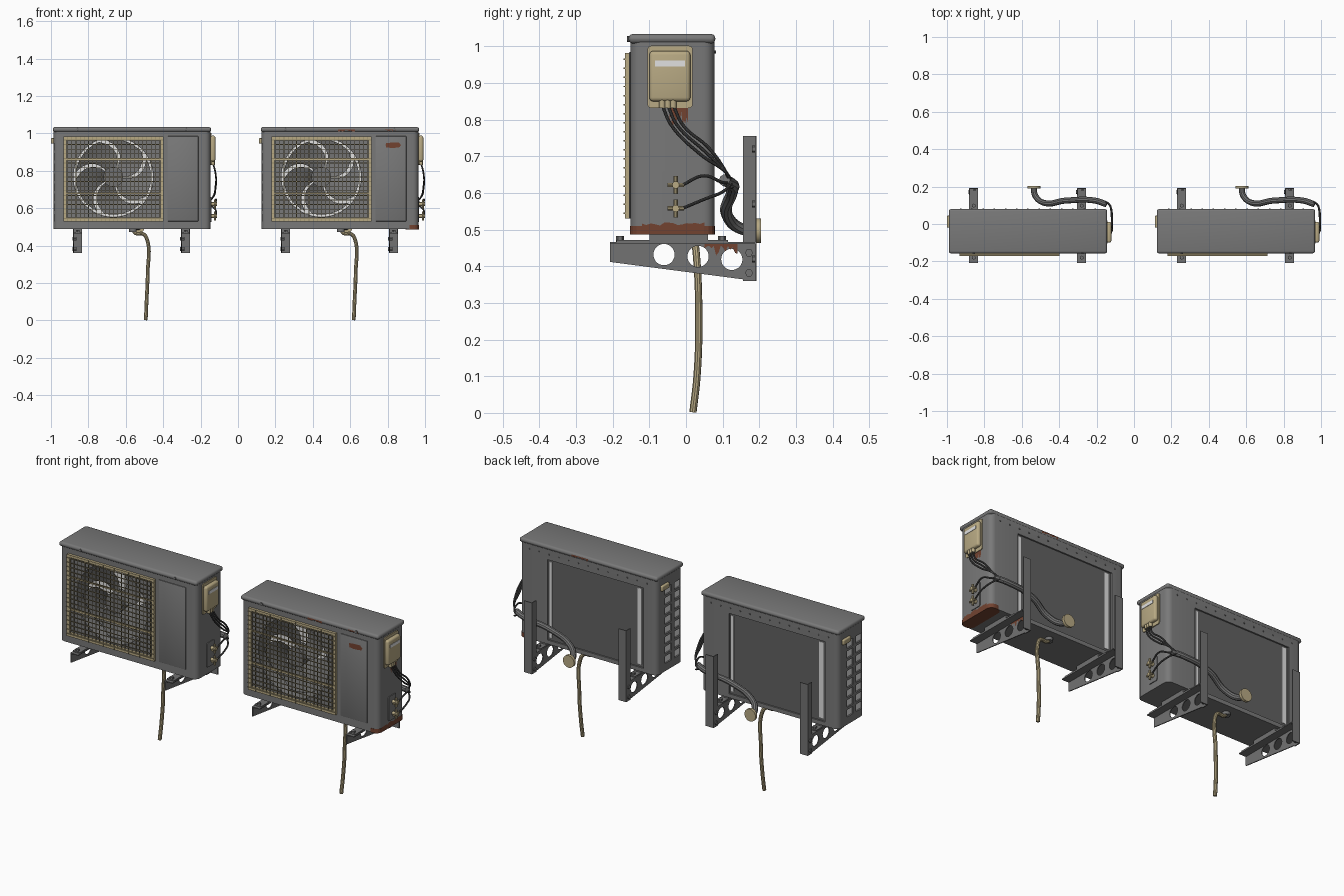
import bpy, bmesh, math, random
from mathutils import Vector, Matrix

random.seed(4)
if "Cube" in bpy.data.objects:
    bpy.data.objects.remove(bpy.data.objects["Cube"])
OX, STEP = -0.567, 1.112          # first unit's centre and spacing of the pair


def material(name, r, g, b):
    m = bpy.data.materials.new(name)
    m.use_nodes = True
    m.diffuse_color = (r, g, b, 1)
    m.node_tree.nodes["Principled BSDF"].inputs["Base Color"].default_value = (r, g, b, 1)
    return m


GREY = material("casing grey", .19, .19, .19)
STEEL = material("bracket grey", .17, .17, .17)
DARK = material("cable dark grey", .07, .07, .07)
PANEL = material("rear mesh grey", .12, .12, .12)
BEIGE = material("aged beige", .48, .4, .23)
WIRE = material("wire olive", .3, .25, .14)
LIGHT = material("coil light grey", .75, .75, .75)
RUST = material("rust brown", .17, .055, .03)
parts = []


def add(name, mesh, mat):
    ob = bpy.data.objects.new(name, mesh)
    bpy.context.collection.objects.link(ob)
    ob.location.x = OX
    if mat:
        mesh.materials.append(mat)
    parts.append(ob)
    return ob


def finish(name, bm, mat):
    mesh = bpy.data.meshes.new(name)
    bmesh.ops.recalc_face_normals(bm, faces=bm.faces)
    bm.to_mesh(mesh)
    bm.free()
    return add(name, mesh, mat)


def put_box(bm, lo, hi):
    lo, hi = Vector(lo), Vector(hi)
    mat = Matrix.Translation((lo + hi) / 2) @ Matrix.Diagonal((*(hi - lo), 1))
    return bmesh.ops.create_cube(bm, size=1, matrix=mat)["verts"]


def put_cyl(bm, c, r, depth, axis, seg=16):
    rot = {"x": Matrix.Rotation(math.pi / 2, 4, "Y"), "y": Matrix.Rotation(math.pi / 2, 4, "X"),
           "z": Matrix.Identity(4)}[axis]
    bmesh.ops.create_cone(bm, cap_ends=True, segments=seg, radius1=r, radius2=r, depth=depth,
                          matrix=Matrix.Translation(c) @ rot)


def box(name, mat, lo, hi, r=0, axis=None, seg=4):
    """Box whose edges along one axis (or all edges) may be rounded."""
    bm = bmesh.new()
    put_box(bm, lo, hi)
    if r:
        i = "xyz".index(axis) if axis else None
        edges = [e for e in bm.edges
                 if i is None or abs((e.verts[0].co - e.verts[1].co)[i]) > 1e-4]
        bmesh.ops.bevel(bm, geom=edges, offset=r, segments=seg, affect="EDGES", profile=.5)
    return finish(name, bm, mat)


def boxes(name, mat, pairs):
    bm = bmesh.new()
    for lo, hi in pairs:
        put_box(bm, lo, hi)
    return finish(name, bm, mat)


def cyls(name, mat, centres, r, depth, axis, seg=16):
    bm = bmesh.new()
    for c in centres:
        put_cyl(bm, c, r, depth, axis, seg)
    return finish(name, bm, mat)


def cut(ob, cutter):
    mod = ob.modifiers.new("cut", "BOOLEAN")
    mod.operation, mod.object = "DIFFERENCE", cutter
    bpy.context.view_layer.objects.active = ob
    bpy.ops.object.modifier_apply(modifier=mod.name)
    parts.remove(cutter)
    bpy.data.objects.remove(cutter)


def tube(name, mat, pts, r):
    cu = bpy.data.curves.new(name, "CURVE")
    cu.dimensions, cu.bevel_depth, cu.bevel_resolution = "3D", r, 3
    cu.use_fill_caps, cu.resolution_u = True, 8
    sp = cu.splines.new("BEZIER")
    sp.bezier_points.add(len(pts) - 1)
    for p, co in zip(sp.bezier_points, pts):
        p.co = co
        p.handle_left_type = p.handle_right_type = "AUTO"
    tmp = bpy.data.objects.new("tmp", cu)
    bpy.context.collection.objects.link(tmp)
    mesh = bpy.data.meshes.new_from_object(tmp.evaluated_get(bpy.context.evaluated_depsgraph_get()))
    bpy.data.objects.remove(tmp)
    mesh.materials.clear()
    return add(name, mesh, mat)


# Casing with fan well, side vents and rear opening
body = box("casing", GREY, (-.42, -.152, .488), (.42, .078, 1.012), .03, "z")
cut(body, cyls("well_cutter", None, [(-.1, -.11, .767)], .214, .14, "y", 48))
vents = [(y, .55 + .054 * i) for y in (-.025, -.105) for i in range(8)]
cut(body, boxes("vent_cutter", None,
                [((-.5, y - .028, z - .02), (-.405, y + .028, z + .02)) for y, z in vents]))
cut(body, box("rear_cutter", None, (-.34, .066, .51), (.25, .2, .955)))
box("lid", GREY, (-.423, -.157, 1.008), (.423, .08, 1.034), .012, None, 3)
cyls("lid_screws", STEEL, [(x, -.157, 1.02) for x in (-.29, .29)], .008, .008, "y", 10)
cyls("rear_rivets", STEEL, [(-.36 + .06 * i, .079, .985) for i in range(13)], .004, .006, "y", 8)
box("front_panel", GREY, (.19, -.156, .53), (.355, -.15, .985), .003, None, 2)

# Heat exchanger seen through the openings
box("side_coil", LIGHT, (-.412, -.14, .52), (-.402, .01, .96))
cyls("well_back", LIGHT, [(-.1, -.042, .767)], .213, .008, "y", 48)
box("rear_mesh", PANEL, (-.34, .06, .51), (.25, .07, .955))
boxes("rear_coil_strips", LIGHT, [((x, .06, .525), (x + w, .073, .945))
                                  for x, w in ((-.325, .025), (.225, .015))])

# Fan with swept, pitched blades
bm = bmesh.new()
NR, NA = 6, 6
for b in range(5):
    rows = []
    for i in range(NR + 1):
        t = i / NR
        r = .045 + .157 * t
        row = []
        for j in range(NA + 1):
            s = j / NA
            a = math.radians(72 * b + 40 * t * t + s * (66 - 5 * t))
            row.append(bm.verts.new((-.1 + r * math.cos(a), -.115 + .04 * s, .767 + r * math.sin(a))))
        rows.append(row)
    for i in range(NR):
        for j in range(NA):
            bm.faces.new((rows[i][j], rows[i + 1][j], rows[i + 1][j + 1], rows[i][j + 1]))
finish("fan_blades", bm, STEEL)
cyls("fan_hub", STEEL, [(-.1, -.1, .767)], .053, .07, "y", 32)

# Front grille
X0, X1, Z0, Z1 = -.366, .169, .53, .982
boxes("grille_frame", BEIGE, [
    ((X0, -.166, Z0), (X1, -.15, Z0 + .02)), ((X0, -.166, Z1 - .014), (X1, -.15, Z1)),
    ((X0, -.166, Z0), (X0 + .016, -.15, Z1)), ((X1 - .016, -.166, Z0), (X1, -.15, Z1))])
boxes("grille_rows", WIRE, [((X0, -.171, z - .002), (X1, -.167, z + .002))
                            for z in (.545 + .0247 * i for i in range(18))])
boxes("grille_columns", WIRE, [((x - .0015, -.167, Z0), (x + .0015, -.164, Z1))
                               for x in (X0 + .0223 * i for i in range(1, 24))])
boxes("grille_supports", BEIGE, [((X0, -.164, z - .005), (X1, -.159, z + .005)) for z in (.68, .86)])

# Carry handle on the vented side
box("side_handle", BEIGE, (-.433, -.02, .945), (-.415, .045, .975), .006)

# Connection box on the pipe side
box("connection_plate", BEIGE, (.415, -.105, .832), (.425, .018, 1.002), .01, "x")
box("connection_cover", BEIGE, (.42, -.1, .85), (.446, .012, .988), .011, None, 3)
box("connection_label", LIGHT, (.44, -.085, .945), (.448, -.003, .962))
cyls("cable_glands", BEIGE, [(.434, y, .843) for y in (-.065, -.05, -.035)], .009, .022, "z", 12)

# Service valves with crossed stems
box("valve_plate", GREY, (.415, -.065, .525), (.424, 0, .66), .008, "x")
for n, z in enumerate((.622, .558)):
    bm = bmesh.new()
    put_cyl(bm, (.436, -.028, z), .01, .036, "x", 12)
    put_cyl(bm, (.444, -.028, z), .006, .05, "z", 10)
    put_cyl(bm, (.444, -.028, z), .006, .045, "y", 10)
    finish("valve_%d" % n, bm, BEIGE)
    tube("valve_pipe_%d" % n, DARK, [(.445, -.01, z), (.45, .05, z + .025),
                                     (.436, .1, z * .4 + .38), (.4, .125, .627)], .0045)
for n in range(3):
    tube("cable_%d" % n, DARK, [(.434, -.065 + .015 * n, .84), (.447, -.04 + .016 * n, .785),
                                (.447, .04 + .012 * n, .705 + .008 * n),
                                (.43, .11, .655), (.38, .125, .615)], .0045)

# Wrapped line set to the wall sleeve
tube("line_set", STEEL, [(.42, .105, .635), (.36, .125, .625), (.2, .125, .6), (.09, .112, .54),
                         (.04, .15, .503), (.03, .2, .497)], .016)
cyls("wall_sleeve", BEIGE, [(.032, .197, .497)], .034, .015, "y", 28)

# Drain hose
tube("drain_hose", BEIGE, [(.005, .02, .485), (.02, .02, .466), (.06, .024, .462), (.08, .028, .435),
                           (.084, .035, .25), (.078, .03, .1), (.074, .019, 0.002)], .01)
cyls("drain_fitting", STEEL, [(.005, .02, .482)], .02, .02, "z", 16)

# Wall brackets and mounting feet
for side, cx in (("right", -.29), ("left", .287)):
    bm = bmesh.new()
    rim = [(-.208, .466), (-.208, .412), (.19, .36), (.19, .466)]
    base = bm.faces.new([bm.verts.new((cx - .024, y, z)) for y, z in rim])
    ext = bmesh.ops.extrude_face_region(bm, geom=[base])["geom"]
    bmesh.ops.translate(bm, vec=(.005, 0, 0), verts=[v for v in ext if isinstance(v, bmesh.types.BMVert)])
    arm = finish(side + "_bracket_arm", bm, STEEL)
    cut(arm, cyls("hole_cutter", None, [(cx - .022, y, z) for y, z in
                                        ((-.06, .432), (.033, .427), (.125, .419))], .029, .03, "x", 28))
    boxes(side + "_bracket_angle", STEEL, [
        ((cx - .024, -.208, .461), (cx + .024, .19, .466)),
        ((cx - .024, .188, .36), (cx + .024, .193, .755)),
        ((cx - .024, .155, .36), (cx - .019, .193, .755))])
    cyls(side + "_bracket_bolts", STEEL, [(cx - .018, .172, z) for z in (.437, .382)], .011, .022, "x", 6)
    cyls(side + "_wall_bolts", STEEL, [(cx + .004, .186, z) for z in (.42, .57, .72)], .01, .012, "y", 6)
    boxes(side + "_foot", STEEL, [((cx - .022, -.19, .466), (cx + .022, .115, .472)),
                                  ((cx - .022, -.1, .472), (cx + .022, .06, .489))])
    cyls(side + "_foot_bolts", STEEL, [(cx, y, .474) for y in (-.18, .098)], .011, .018, "z", 6)

# Shade, then repeat the whole unit
bpy.ops.object.select_all(action="DESELECT")
for ob in parts:
    ob.select_set(True)
bpy.context.view_layer.objects.active = body
bpy.ops.object.shade_smooth_by_angle(angle=math.radians(35))
for ob in list(parts):
    twin = ob.copy()
    twin.name = "second_" + ob.name
    twin.location.x = OX + STEP
    bpy.context.collection.objects.link(twin)
OX += STEP


def rust(name, origin, u, v, w, h, ragged=.8):
    """Thin ragged stain: straight along u, dripping along v."""
    o, u, v, n = Vector(origin), Vector(u), Vector(v), 14
    bm = bmesh.new()
    pairs = []
    for i in range(n + 1):
        drop = h * (1 - ragged * random.random())
        p = o + u * (w * i / n)
        pairs.append((bm.verts.new(p), bm.verts.new(p + v * drop)))
    for a, b in zip(pairs, pairs[1:]):
        bm.faces.new((a[0], b[0], b[1], a[1]))
    return finish(name, bm, RUST)


# Rust stains on the second unit only
X, Y, DOWN, UP = (1, 0, 0), (0, 1, 0), (0, 0, -1), (0, 0, 1)
rust("lid_rust_front", (-.01, -.158, 1.022), X, DOWN, .09, .013)
rust("lid_rust_corner", (.24, -.158, 1.022), X, DOWN, .06, .013)
rust("lid_rust_back", (0, .081, 1.025), X, DOWN, .1, .015)
rust("box_rust", (.4215, -.045, .832), Y, DOWN, .05, .05)
rust("base_rust_drips", (.4225, -.12, .508), Y, UP, .17, .012)
rust("bracket_rust", (.269, .05, .464), Y, DOWN, .09, .035)
box("base_rust", RUST, (.35, -.1535, .487), (.4215, .0795, .51), .03, "z")
bm = bmesh.new()
bm.faces.new([bm.verts.new((.285 + .05 * k * math.cos(a), -.1575, .937 + .019 * k * math.sin(a)))
              for a, k in ((math.tau * i / 20, random.uniform(.75, 1)) for i in range(20))])
finish("front_rust", bm, RUST)
